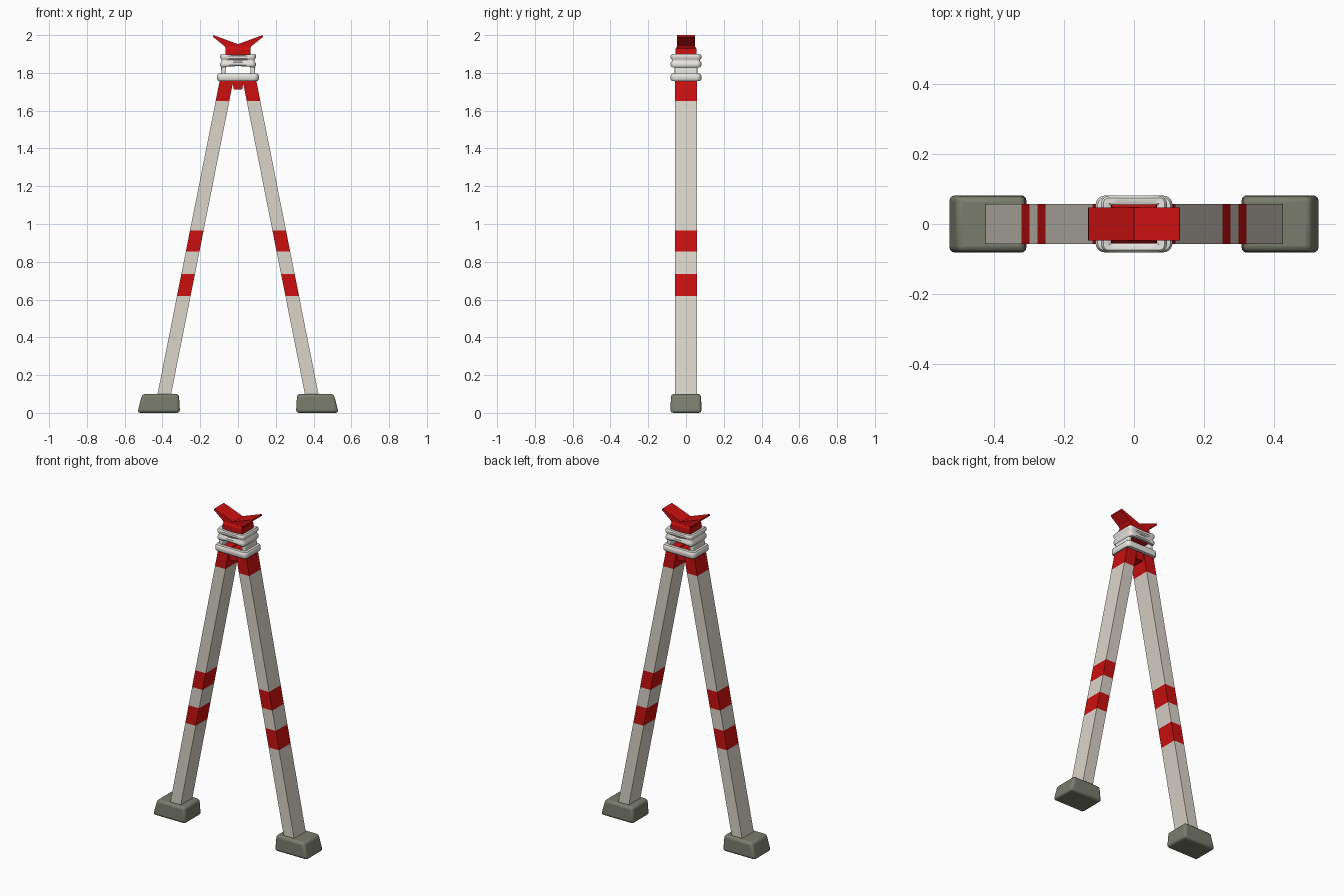
import bpy, bmesh, math

if "Cube" in bpy.data.objects:
    bpy.data.objects.remove(bpy.data.objects["Cube"])


def mat(name, c):
    m = bpy.data.materials.new(name)
    m.diffuse_color = (*c, 1)
    m.use_nodes = True
    m.node_tree.nodes["Principled BSDF"].inputs["Base Color"].default_value = m.diffuse_color
    return m


CREAM = mat("leg off white", (0.70, 0.66, 0.59))
WHITE = mat("strap white", (0.80, 0.78, 0.74))
RED = mat("signal red", (0.60, 0.005, 0.005))
GREY = mat("rubber grey green", (0.19, 0.20, 0.15))


def finish(name, bm, mats, bevel=0, smooth=False):
    bmesh.ops.recalc_face_normals(bm, faces=bm.faces)
    me = bpy.data.meshes.new(name)
    bm.to_mesh(me)
    bm.free()
    ob = bpy.data.objects.new(name, me)
    bpy.context.collection.objects.link(ob)
    for m in mats:
        me.materials.append(m)
    if bevel:
        b = ob.modifiers.new("bevel", 'BEVEL')
        b.width, b.segments = bevel, 3
    if smooth:
        bpy.ops.object.select_all(action='DESELECT')
        ob.select_set(True)
        bpy.context.view_layer.objects.active = ob
        bpy.ops.object.shade_smooth_by_angle(angle=math.radians(40))
    return ob


def loft(name, levels, mats, bands=None, **kw):
    """Box loft; each level is (x0, x1, half_y, z)."""
    bm = bmesh.new()
    rings = [[bm.verts.new(p) for p in ((a, -h, z), (b, -h, z), (b, h, z), (a, h, z))]
             for a, b, h, z in levels]
    for k in range(len(rings) - 1):
        for i in range(4):
            j = (i + 1) % 4
            f = bm.faces.new((rings[k][i], rings[k][j], rings[k + 1][j], rings[k + 1][i]))
            f.material_index = bands[k] if bands else 0
    bm.faces.new(rings[0][::-1])
    f = bm.faces.new(rings[-1])
    f.material_index = bands[-1] if bands else 0
    return finish(name, bm, mats, **kw)


def strap(name, hx, hy, r, profile, bow=0.0):
    """Rounded rectangular band; profile is a closed loop of (inset, z)."""
    zc = sum(z for _, z in profile) / len(profile)
    bm = bmesh.new()
    path = []
    for q, (sx, sy) in enumerate(((1, 1), (-1, 1), (-1, -1), (1, -1))):
        for i in range(6):
            t = math.pi / 2 * (q + i / 5)
            path.append((sx * (hx - r), sy * (hy - r), math.cos(t), math.sin(t)))
        if q % 2 == 0:  # extra points along the long sides
            path += [(sx * (hx - r) * k, sy * (hy - r), 0, sy) for k in (.6, .3, 0, -.3, -.6)]
    cols = []
    for cx, cy, nx, ny in path:
        col = []
        for d, z in profile:
            x, y = cx + nx * (r - d), cy + ny * (r - d)
            s = 1 - bow * max(0, 1 - (x / hx) ** 2)
            col.append(bm.verts.new((x, y, zc + (z - zc) * s)))
        cols.append(col)
    n = len(profile)
    for a, b in zip(cols, cols[1:] + cols[:1]):
        for i in range(n):
            j = (i + 1) % n
            bm.faces.new((a[i], b[i], b[j], a[j]))
    return finish(name, bm, [WHITE], smooth=True)


# Legs with red stripes, and rubber feet
stripes = [(0.06, 0), (0.62, 1), (0.735, 0), (0.855, 1), (0.965, 0), (1.65, 1), (1.785, 1)]
for side, s in (("left", -1), ("right", 1)):
    lv = []
    for z, _ in stripes:
        c = s * (0.39 - 0.1985 * (z - 0.1))
        lv.append((c - 0.036, c + 0.036, 0.057, z))
    loft(side + "_leg", lv, [CREAM, RED], [b for _, b in stripes])
    xs = [(0.307, 0.533, 0.083, 0), (0.313, 0.507, 0.079, 0.1)]
    loft(side + "_foot", [(*sorted((s * a, s * b)), h, z) for a, b, h, z in xs],
         [GREY], bevel=0.016, smooth=True)
    # Strap uprights joining the two bands
    loft(side + "_strap_upright", [(s * .08 - .012, s * .08 + .012, .06, 1.785),
                                   (s * .075 - .012, s * .075 + .012, .06, 1.85)],
         [WHITE], bevel=0.005, smooth=True)

# Red crotch piece between the legs
loft("crotch_block", [(-.022, .022, .05, 1.712), (-.035, .035, .05, 1.775)], [RED])

# Straps
strap("lower_strap", 0.110, 0.081, 0.025,
      [(.006, 1.757), (0, 1.765), (0, 1.787), (.006, 1.796), (.022, 1.798),
       (.030, 1.790), (.030, 1.764), (.022, 1.756)])
strap("upper_strap", 0.094, 0.081, 0.022,
      [(.006, 1.828), (0, 1.836), (0, 1.852), (.007, 1.862), (.007, 1.870), (0, 1.879),
       (0, 1.894), (.006, 1.902), (.022, 1.902), (.030, 1.894), (.030, 1.836), (.022, 1.828)],
      bow=0.2)

# Red neck inside the upper strap
loft("neck_block", [(-.066, .066, .056, 1.84), (-.066, .066, .056, 1.925),
                    (-.062, .062, .048, 1.94)], [RED])

# V-shaped cradle on top
bm = bmesh.new()
outline = [(-.062, 1.925), (.062, 1.925), (.072, 1.942), (.132, 1.99), (.130, 2.0),
           (0, 1.952), (-.130, 2.0), (-.132, 1.99), (-.072, 1.942)]
f = bm.faces.new([bm.verts.new((x, -.047, z)) for x, z in outline])
g = bmesh.ops.extrude_face_region(bm, geom=[f])
bmesh.ops.translate(bm, vec=(0, .094, 0),
                    verts=[v for v in g["geom"] if isinstance(v, bmesh.types.BMVert)])
bmesh.ops.triangulate(bm, faces=[f for f in bm.faces if len(f.verts) > 4])
finish("v_cradle", bm, [RED])
